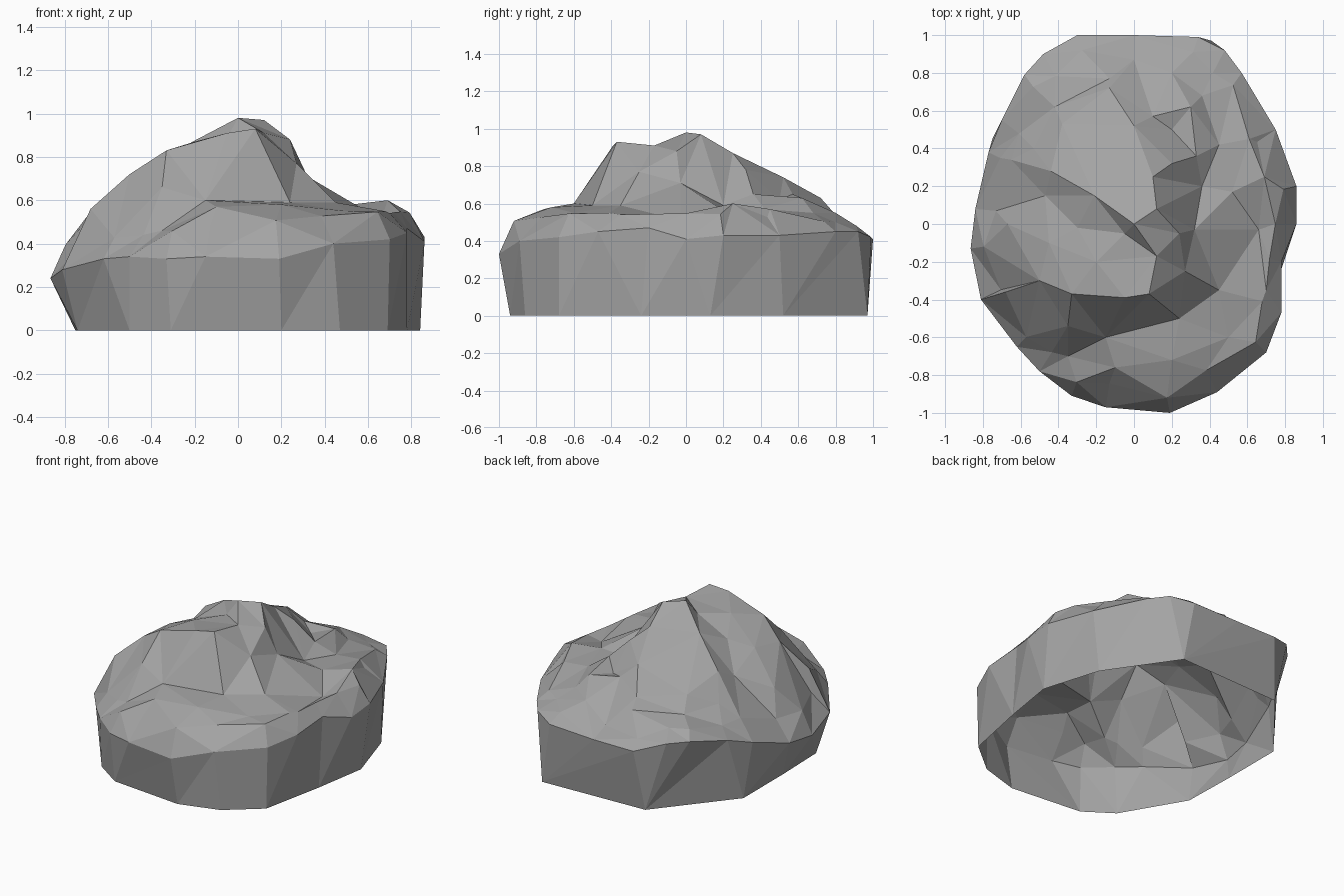
import bpy
import bmesh
from math import atan2, tau
from mathutils import Vector
from mathutils.geometry import delaunay_2d_cdt

default_cube = bpy.data.objects.get("Cube")
if default_cube:
    bpy.data.objects.remove(default_cube, do_unlink=True)


def make_material(name, colour):
    material = bpy.data.materials.new(name)
    material.use_nodes = True
    material.diffuse_color = colour
    material.node_tree.nodes["Principled BSDF"].inputs["Base Color"].default_value = colour
    return material


def ring_angle(ring, index):
    """Angle of a ring point, still growing after a full turn."""
    turns, i = divmod(index, len(ring))
    return atan2(ring[i].co.y, ring[i].co.x) % tau + turns * tau


# Widest outline with its height, counter-clockwise
waist = [
    (.86, 0, .41), (.86, .2, .43), (.75, .5, .43), (.57, .8, .45),
    (.48, .92, .45), (.34, .99, .42), (0, 1, .41), (-.3, 1, .41),
    (-.48, .9, .47), (-.58, .79, .47), (-.7, .55, .42), (-.77, .38, .36),
    (-.84, .08, .26), (-.865, -.13, .24), (-.81, -.4, .28), (-.62, -.65, .33),
    (-.5, -.78, .34), (-.33, -.91, .33), (-.15, -.97, .34), (.19, -1, .33),
    (.44, -.89, .4), (.7, -.68, .42), (.78, -.47, .45), (.78, -.2, .47),
]

# Coarser outline on the ground
ground = [
    (.84, .13), (.72, .52), (.41, .97), (-.35, .94), (-.75, .45),
    (-.75, .02), (-.74, -.35), (-.5, -.76), (-.31, -.89), (.2, -.94),
    (.47, -.86), (.69, -.68), (.78, -.24),
]

# Ridges, ledges and hollows that shape the top
ridge_lines = {
    "front ledge": [(-.1, -.76, .57), (.2, -.72, .58), (.5, -.6, .55)],
    "crag foot": [(-.35, -.7, .46), (-.15, -.6, .6), (.24, -.5, .59)],
    "crag face": [(-.35, -.54, .66)],
    "front crest": [(-.68, -.36, .56), (-.5, -.3, .72), (-.33, -.37, .83),
                    (-.05, -.39, .91), (.08, -.37, .93), (.12, -.17, .91)],
    "left shoulder": [(-.67, 0, .56), (-.45, -.1, .74), (-.2, -.2, .87)],
    "hollow": [(-.47, .15, .65), (-.3, -.02, .79), (-.05, -.05, .89)],
    "back ridge": [(-.65, .34, .48), (-.44, .28, .72), (-.21, .15, .87),
                   (0, 0, .98), (.12, .08, .97), (.1, .25, .87), (0, .52, .74)],
    "right rib": [(.24, -.05, .88), (.27, -.25, .77), (.45, -.35, .59)],
    "peak side": [(.2, .32, .78)],
    "side gully": [(.32, -.03, .71), (.36, .2, .59), (.33, .36, .65),
                   (.3, .62, .63)],
    "back step": [(.2, .5, .62), (.1, .57, .65)],
    "back spur": [(-.13, .72, .63), (-.38, .53, .64)],
    "spur foot": [(-.13, .77, .56), (-.42, .62, .55), (-.53, .4, .57)],
    "back ledge": [(.2, .8, .55), (.36, .68, .55), (.45, .42, .57)],
    "side ledge": [(.7, -.35, .54), (.66, -.03, .51), (.52, .17, .58),
                   (.69, .25, .6), (.61, .45, .57)],
}

# Gather the waist and shoulder rings, then the ridge lines
points = [Vector(p) for p in waist]
count = len(waist)
edges = [(i, (i + 1) % count) for i in range(count)]
for i, (x, y, z) in enumerate(waist):
    inset = .92 if i % 2 else .87
    height = max(.47 + .09 * x - .02 * y, z + .05)
    points.append(Vector((x * inset, y * inset, height)))
for line in ridge_lines.values():
    start = len(points)
    points += [Vector(p) for p in line]
    edges += [(i, i + 1) for i in range(start, len(points) - 1)]

flat, _, faces, origins, _, _ = delaunay_2d_cdt(
    [p.to_2d() for p in points], edges, [], 1, 1e-5)

# Faceted upper surface
bm = bmesh.new()
verts = []
for position, origin in zip(flat, origins):
    verts.append(bm.verts.new((position.x, position.y, points[origin[0]].z)))
for face in faces:
    bm.faces.new([verts[i] for i in face])

# Side wall of triangles stitched down to the open base
by_point = {origin[0]: vert for origin, vert in zip(origins, verts)}
rim = [by_point[i] for i in range(count)]
base = [bm.verts.new((x, y, 0)) for x, y in ground]
top = low = 0
while top < len(rim) or low < len(base):
    corner_a, corner_b = base[low % len(base)], rim[top % len(rim)]
    step_top = low == len(base) or (
        top < len(rim) and ring_angle(rim, top + 1) < ring_angle(base, low + 1))
    if step_top:
        top += 1
        corner_c = rim[top % len(rim)]
    else:
        low += 1
        corner_c = base[low % len(base)]
    bm.faces.new((corner_a, corner_c, corner_b))

bmesh.ops.recalc_face_normals(bm, faces=bm.faces)
mesh = bpy.data.meshes.new("boulder")
bm.to_mesh(mesh)
bm.free()

mesh.materials.append(make_material("stone grey", (.37, .37, .37, 1)))
boulder = bpy.data.objects.new("boulder", mesh)
bpy.context.collection.objects.link(boulder)
